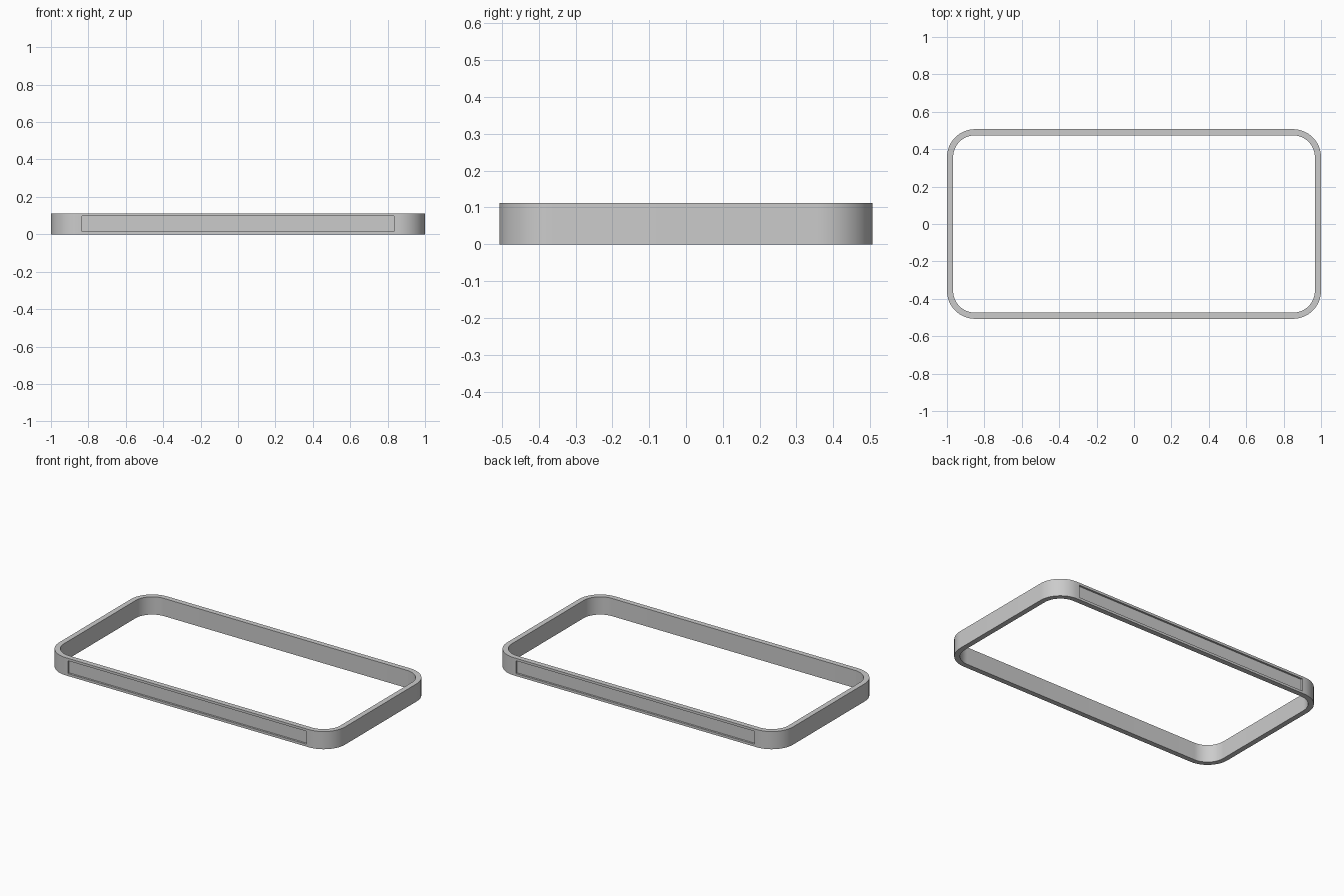
import bpy, bmesh
from math import sin, cos, pi
from mathutils import Vector

if "Cube" in bpy.data.objects:
    bpy.data.objects.remove(bpy.data.objects["Cube"])

HALF_X, HALF_Y, HEIGHT = 1.0, 0.507, 0.112
RADIUS, WALL = 0.15, 0.033
STEPS = 16
SLOT_MARGIN, SLOT_DEPTH = 0.022, 0.012

grey = bpy.data.materials.new("plain grey")
grey.use_nodes = True
colour = (0.6, 0.6, 0.6, 1)
grey.diffuse_color = colour
grey.node_tree.nodes["Principled BSDF"].inputs["Base Color"].default_value = colour


def rounded_loop(bm, offset, z):
    """Ring of vertices around a rounded rectangle, shrunk by offset."""
    ring = []
    for corner, (sx, sy) in enumerate([(1, 1), (-1, 1), (-1, -1), (1, -1)]):
        for i in range(STEPS + 1):
            a = (corner + i / STEPS) * pi / 2
            ring.append(bm.verts.new((sx * (HALF_X - RADIUS) + (RADIUS - offset) * cos(a),
                                      sy * (HALF_Y - RADIUS) + (RADIUS - offset) * sin(a), z)))
    return ring


# Thin rounded band: outer wall, top rim, inner wall, bottom rim
bm = bmesh.new()
loops = [rounded_loop(bm, o, z) for o, z in
         [(0, 0), (0, HEIGHT), (WALL, HEIGHT), (WALL, 0)]]
for k in range(4):
    a, b = loops[k], loops[(k + 1) % 4]
    for i in range(len(a)):
        j = (i + 1) % len(a)
        bm.faces.new((a[i], a[j], b[j], b[i]))
bmesh.ops.recalc_face_normals(bm, faces=bm.faces)

# Long shallow slots recessed into the inner faces of both long walls
for side in (1, -1):
    wall = max((f for f in bm.faces if f.normal.y * side < -0.99),
               key=lambda f: f.calc_area())
    bmesh.ops.inset_individual(bm, faces=[wall], thickness=SLOT_MARGIN)
    rim = bmesh.ops.inset_individual(bm, faces=[wall], thickness=0.0)
    bmesh.ops.translate(bm, verts=wall.verts, vec=Vector((0, side * SLOT_DEPTH, 0)))

mesh = bpy.data.meshes.new("frame_band")
bm.to_mesh(mesh)
bm.free()
mesh.materials.append(grey)
frame = bpy.data.objects.new("frame_band", mesh)
bpy.context.collection.objects.link(frame)
bpy.context.view_layer.objects.active = frame
frame.select_set(True)
bpy.ops.object.shade_smooth_by_angle(angle=pi / 6)
